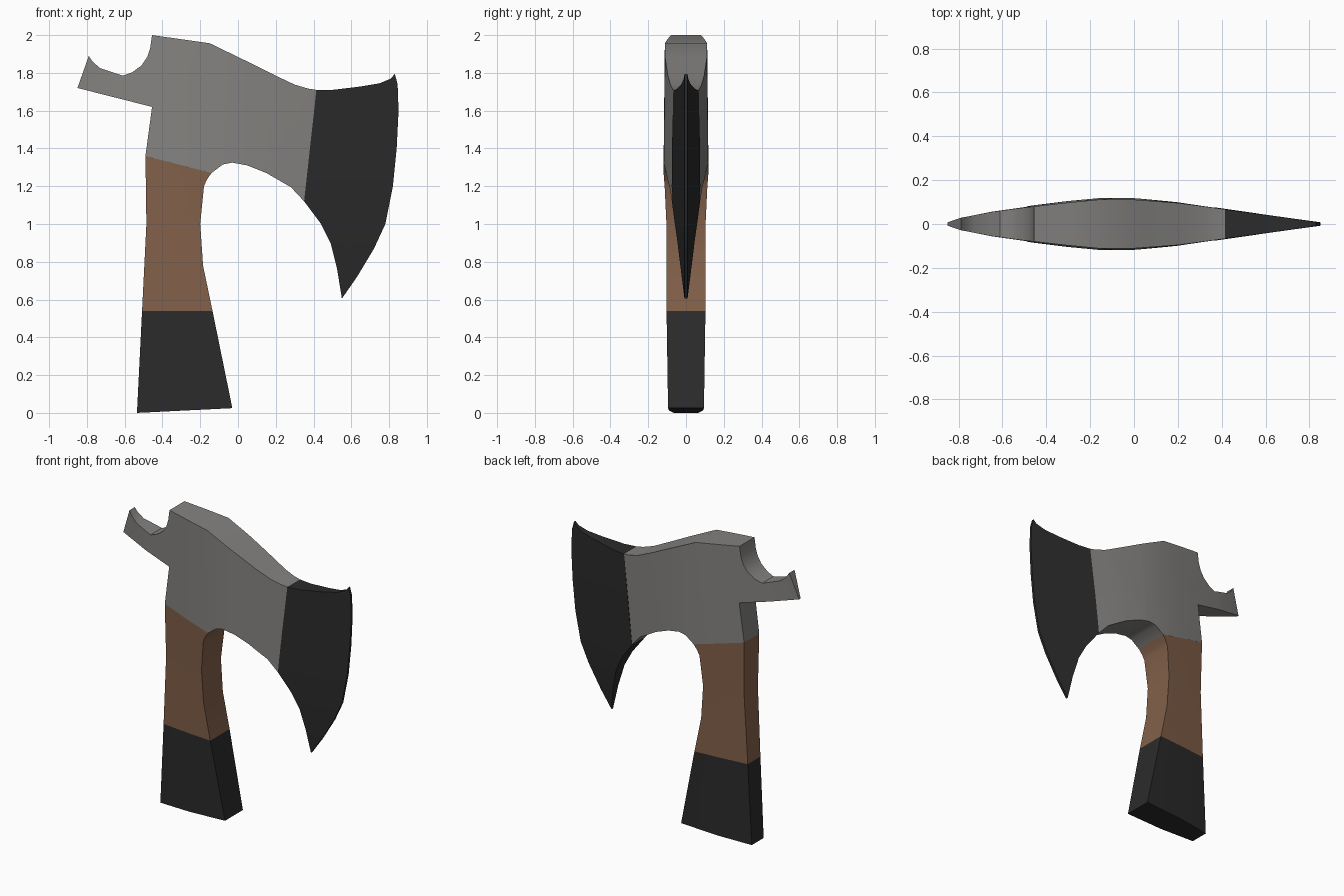
import bpy, bmesh, math

if "Cube" in bpy.data.objects:
    bpy.data.objects.remove(bpy.data.objects["Cube"])


def material(name, rgb):
    m = bpy.data.materials.new(name)
    m.diffuse_color = (*rgb, 1)
    m.use_nodes = True
    m.node_tree.nodes["Principled BSDF"].inputs["Base Color"].default_value = m.diffuse_color
    return m


STEEL = material("grey steel", (0.23, 0.225, 0.215))
BLACK = material("black", (0.024, 0.024, 0.024))
WOOD = material("brown wood", (0.225, 0.118, 0.068))


def interp(table, t):
    """Piecewise linear lookup, clamped at both ends."""
    if t <= table[0][0]:
        return table[0][1]
    for (a, u), (b, v) in zip(table, table[1:]):
        if t <= b:
            return u + (v - u) * (t - a) / (b - a)
    return table[-1][1]


# cutting edge, from lower tip to upper tip
EDGE = [(0.55, 0.605), (0.63, 0.72), (0.72, 0.87), (0.78, 1.0), (0.82, 1.2),
        (0.84, 1.4), (0.85, 1.6), (0.845, 1.74), (0.83, 1.795)]
EDGE_X = [(z, x) for x, z in EDGE]
# half thickness along x, and its scale along z
THICK = [(-0.85, 0.008), (-0.79, 0.03), (-0.65, 0.058), (-0.455, 0.086), (-0.3, 0.105),
         (-0.15, 0.12), (0, 0.118), (0.2, 0.101), (0.415, 0.07), (0.85, 0.008)]
SCALE = [(0, 0.85), (0.54, 0.86), (1.0, 0.9), (1.3, 1.0), (2.0, 0.93)]


def half_thickness(x, z):
    body = interp(THICK, x) * interp(SCALE, z)
    bevel = 0.008 + 0.15 * (interp(EDGE_X, z) - x)   # tapers to the cutting edge
    return min(body, bevel)


def slab(name, outline, mat, x_cuts=(), z_cuts=()):
    """Extrude an outline in y, slice it, then give it the axe's thickness."""
    bm = bmesh.new()
    face = bm.faces.new([bm.verts.new((x, -0.1, z)) for x, z in outline])
    ext = bmesh.ops.extrude_face_region(bm, geom=[face], use_keep_orig=True)
    for g in ext["geom"]:
        if isinstance(g, bmesh.types.BMVert):
            g.co.y = 0.1
    cuts = [((x, 0, 0), (1, 0, 0)) for x in x_cuts] + [((0, 0, z), (0, 0, 1)) for z in z_cuts]
    for co, no in cuts:
        bmesh.ops.bisect_plane(bm, geom=bm.verts[:] + bm.edges[:] + bm.faces[:],
                               dist=1e-5, plane_co=co, plane_no=no)
    for v in bm.verts:
        v.co.y = math.copysign(half_thickness(v.co.x, v.co.z), v.co.y)
    bmesh.ops.triangulate(bm, faces=[f for f in bm.faces if len(f.verts) > 4])
    bmesh.ops.recalc_face_normals(bm, faces=bm.faces)
    me = bpy.data.meshes.new(name)
    bm.to_mesh(me)
    bm.free()
    me.materials.append(mat)
    ob = bpy.data.objects.new(name, me)
    bpy.context.collection.objects.link(ob)
    bpy.ops.object.select_all(action='DESELECT')
    ob.select_set(True)
    bpy.context.view_layer.objects.active = ob
    bpy.ops.object.shade_smooth_by_angle(angle=math.radians(30))
    return ob


# steel head with the hooked claw at the back
slab("axe_head", [
    (-0.85, 1.72), (-0.79, 1.89), (-0.77, 1.86), (-0.73, 1.825), (-0.61, 1.785),
    (-0.56, 1.803), (-0.51, 1.84), (-0.48, 1.885), (-0.465, 1.93), (-0.455, 2.0),
    (-0.15, 1.957), (0.05, 1.86), (0.2, 1.785), (0.3, 1.738), (0.37, 1.717), (0.415, 1.71),
    (0.35, 1.12), (0.28, 1.195), (0.15, 1.27), (0.05, 1.31), (-0.03, 1.325),
    (-0.08, 1.315), (-0.14, 1.27), (-0.49, 1.36), (-0.455, 1.62)],
    STEEL, x_cuts=(-0.65, -0.455, -0.3, -0.15, 0, 0.2))

# dark blade with a long lower beard
slab("blade", EDGE + [
    (0.81, 1.77), (0.75, 1.745), (0.65, 1.728), (0.5, 1.71), (0.415, 1.71),
    (0.35, 1.12), (0.44, 1.0), (0.49, 0.9), (0.525, 0.76)],
    BLACK, z_cuts=(0.72, 0.87, 1.0, 1.2, 1.4, 1.6))

# wooden handle
slab("handle", [
    (-0.49, 1.36), (-0.14, 1.27), (-0.165, 1.235), (-0.18, 1.2), (-0.2, 1.0),
    (-0.185, 0.78), (-0.135, 0.54), (-0.508, 0.54), (-0.485, 1.0)],
    WOOD, x_cuts=(-0.3,), z_cuts=(0.78, 1.0))

# flared black grip at the foot
slab("grip", [(-0.508, 0.54), (-0.135, 0.54), (-0.03, 0.025), (-0.535, 0)],
     BLACK, x_cuts=(-0.3,))
